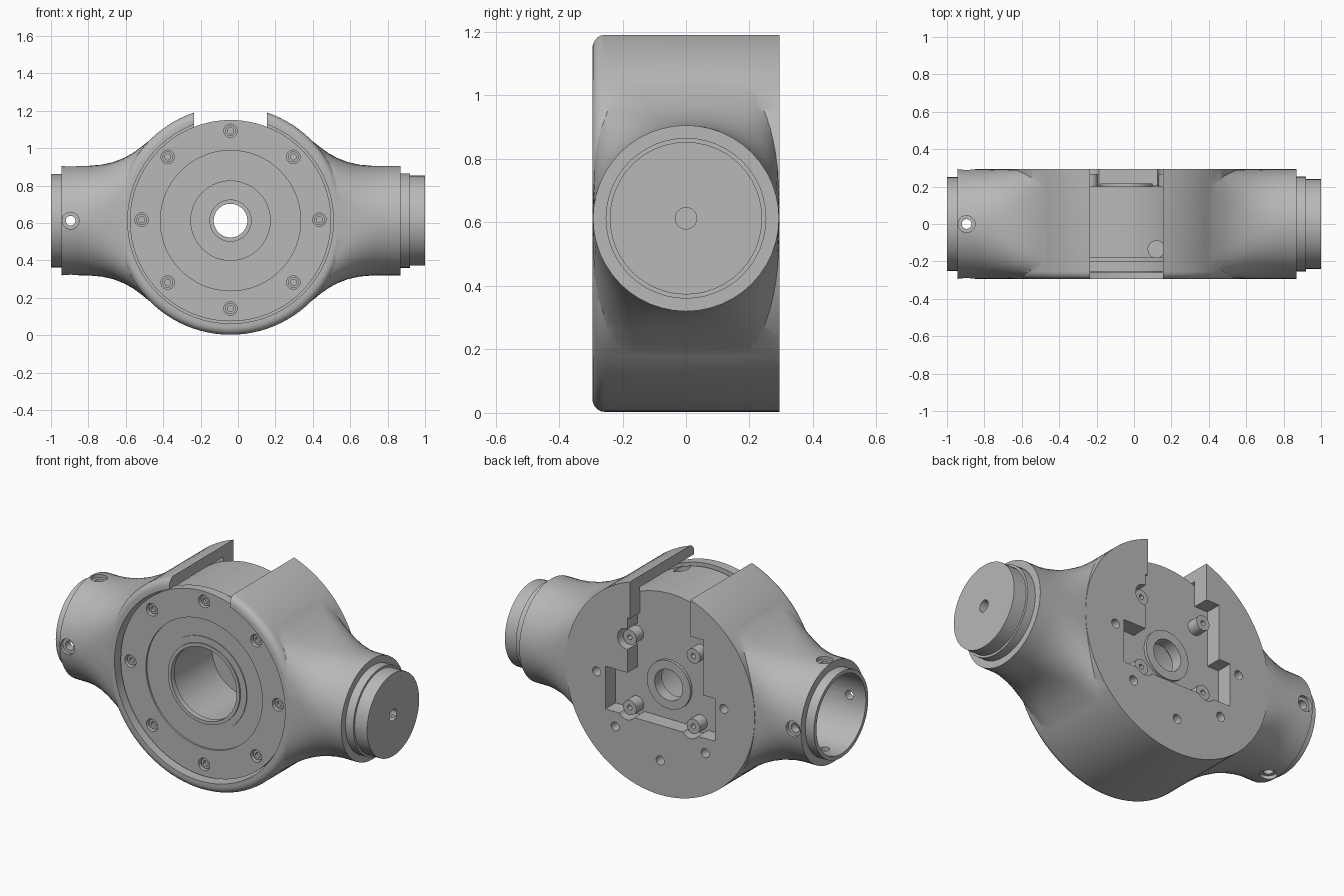
import bpy, bmesh
from math import sin, cos, pi, radians

CX, CZ = -0.04, 0.613      # hub centre
if "Cube" in bpy.data.objects:
    bpy.data.objects.remove(bpy.data.objects["Cube"])

metal = bpy.data.materials.new("plain_grey_metal")
metal.use_nodes = True
GREY = (0.48, 0.48, 0.48, 1)
metal.diffuse_color = GREY
metal.node_tree.nodes["Principled BSDF"].inputs["Base Color"].default_value = GREY


def skin(name, rings, closed=False):
    """Join rings of points into a solid."""
    bm = bmesh.new()
    loops = [[bm.verts.new(p) for p in ring] for ring in rings]
    pairs = list(zip(loops, loops[1:]))
    if closed:
        pairs.append((loops[-1], loops[0]))
    for a, b in pairs:
        for i in range(len(a)):
            j = (i + 1) % len(a)
            bm.faces.new((a[i], a[j], b[j], b[i]))
    bmesh.ops.remove_doubles(bm, verts=bm.verts, dist=1e-5)
    bmesh.ops.recalc_face_normals(bm, faces=bm.faces)
    mesh = bpy.data.meshes.new(name)
    bm.to_mesh(mesh)
    bm.free()
    obj = bpy.data.objects.new(name, mesh)
    bpy.context.collection.objects.link(obj)
    mesh.materials.append(metal)
    return obj


def lathe(name, profile, axis="Y", loc=(CX, 0, CZ), n=96, closed=False):
    """Turn (radius, along) points about an axis."""
    rings = []
    for r, t in profile:
        ring = []
        for i in range(n):
            u, v = r * cos(2 * pi * i / n), r * sin(2 * pi * i / n)
            p = {"X": (t, u, v), "Y": (u, t, v), "Z": (u, v, t)}[axis]
            ring.append([a + b for a, b in zip(p, loc)])
        rings.append(ring)
    return skin(name, rings, closed)


def cyl(name, r, a, b, axis="Y", loc=(CX, 0, CZ), n=24):
    return lathe(name, [(0, a), (r, a), (r, b), (0, b)], axis, loc, n)


def box(name, x0, x1, y0, y1, z0, z1):
    """Box measured from the hub centre."""
    rect = [(x0, y0), (x1, y0), (x1, y1), (x0, y1)]
    mid = ((x0 + x1) / 2, (y0 + y1) / 2)
    rows = [([mid] * 4, z0), (rect, z0), (rect, z1), ([mid] * 4, z1)]
    return skin(name, [[(CX + x, y, CZ + z) for x, y in r] for r, z in rows])


def combine(obj, tools, operation="DIFFERENCE"):
    for tool in tools:
        mod = obj.modifiers.new("cut", "BOOLEAN")
        mod.operation, mod.object, mod.solver = operation, tool, "EXACT"
        bpy.context.view_layer.objects.active = obj
        bpy.ops.object.modifier_apply(modifier=mod.name)
        bpy.data.objects.remove(tool)


def smooth(obj):
    bpy.ops.object.select_all(action="DESELECT")
    obj.select_set(True)
    bpy.context.view_layer.objects.active = obj
    bpy.ops.object.shade_smooth_by_angle(angle=radians(32))


def arm(name, side, tip):
    """Loft from a boxy section at the hub to a round tube."""
    flare = [(.34, 0, 8), (.34, .49, 8), (.42, .44, 8), (.47, .4, 6.5), (.52, .363, 5),
             (.57, .335, 4), (.63, .312, 3.1), (.69, .299, 2.5), (.76, .293, 2.15), (.82, .293, 2)]
    sections = [(CX + side * d, h, e) for d, h, e in flare]
    sections += [(x, r, 2) for x, r in tip]
    rings, n = [], 48
    for x, h, e in sections:
        ring = []
        for i in range(n):
            c, s = cos(2 * pi * i / n), sin(2 * pi * i / n)
            pc, ps = abs(c) ** (2 / e), abs(s) ** (2 / e)
            w = min(h, .294)
            ring.append((x, w * pc * (1 if c > 0 else -1), CZ + h * ps * (1 if s > 0 else -1)))
        rings.append(ring)
    return skin(name, rings)


# Housing: round hub with a rounded front edge, and two flared arms
R, Y, F = .61, .295, .04
edge = [(R - F + F * sin(a), -Y + F - F * cos(a)) for a in (i * pi / 10 for i in range(6))]
housing = lathe("housing", [(0, -Y)] + edge + [(R, Y), (0, Y)])
hollow_arm = arm("hollow_arm", -1, [(-.945, .293), (-.945, .25), (-1, .25), (-1, 0)])
solid_arm = arm("solid_arm", 1, [(.87, .293), (.87, .253), (.92, .253), (.92, .24), (1, .24), (1, 0)])
combine(housing, [hollow_arm, solid_arm], "UNION")

# Rear standoff positions
posts = [(CX + .01 + sx * .205, 0, CZ + .035 + sz * .205) for sx in (-1, 1) for sz in (-1, 1)]

# Motor chamber, top slot and stepped pocket in the back
cuts = [cyl("chamber", .55, -.4, .202, n=96),
        box("slot", -.195, .195, -.5, .5, .1, .9),
        box("pocket", -.28, .21, .18, .5, -.205, .365),
        box("pocket_step", -.353, .353, .181, .51, -.204, .045)]
cuts += [cyl("post_relief", .06, .182, .52, "Y", p) for p in posts]

# Tube bore, radial screw holes and end hole
cuts.append(cyl("bore", .228, -1.1, -.67, "X", (0, 0, CZ), 48))
for axis in "YZ":
    at = (-.895, 0, CZ)
    cuts.append(cyl("hole", .026, -.4, .4, axis, at))
    for s in (-1, 1):
        cuts.append(cyl("counterbore", .045, s * .272, s * .4, axis, at))
cuts.append(cyl("end_hole", .034, .88, 1.1, "X", (0, 0, CZ)))

# Lower arc of holes in the back
for i in range(5):
    a = pi + i * pi / 4
    cuts.append(cyl("back_hole", .026, .22, .4, "Y", (CX + .41 * cos(a), 0, CZ + .41 * sin(a))))
combine(housing, cuts)
smooth(housing)

# Motor: recessed front flange, drum, central bore and rear boss in one turning
profile = [(.09, .217), (.14, .217), (.14, .2), (.525, .2), (.525, -.18), (.505, -.18),
           (.505, -.2), (.538, -.2), (.538, -.255), (.375, -.255), (.375, -.245),
           (.27, -.245), (.27, -.25), (.232, -.25), (.232, -.258), (.212, -.258),
           (.212, -.225), (.22, -.225), (.22, .13), (.11, .13), (.11, .15), (.09, .15)]
motor = lathe("motor", profile, closed=True)
ring = [(CX + .475 * cos(i * pi / 4), 0, CZ + .005 + .475 * sin(i * pi / 4)) for i in range(8)]
cuts = [cyl("screw_recess", .036, -.4, -.218, "Y", p) for p in ring]
cuts.append(cyl("cable_hole", .045, .46, .7, "Z", (.12, -.135, CZ)))
combine(motor, cuts)
smooth(motor)

# Flange screws with a socket
for p in ring:
    smooth(lathe("flange_screw", [(0, -.213), (.029, -.213), (.029, -.241), (.016, -.241),
                                  (.016, -.225), (0, -.225)], "Y", p, 20))

# Rear standoffs with a pilot hole
for p in posts:
    smooth(lathe("standoff", [(0, .19), (.043, .19), (.043, .268), (.014, .268),
                              (.014, .23), (0, .23)], "Y", p, 24))
